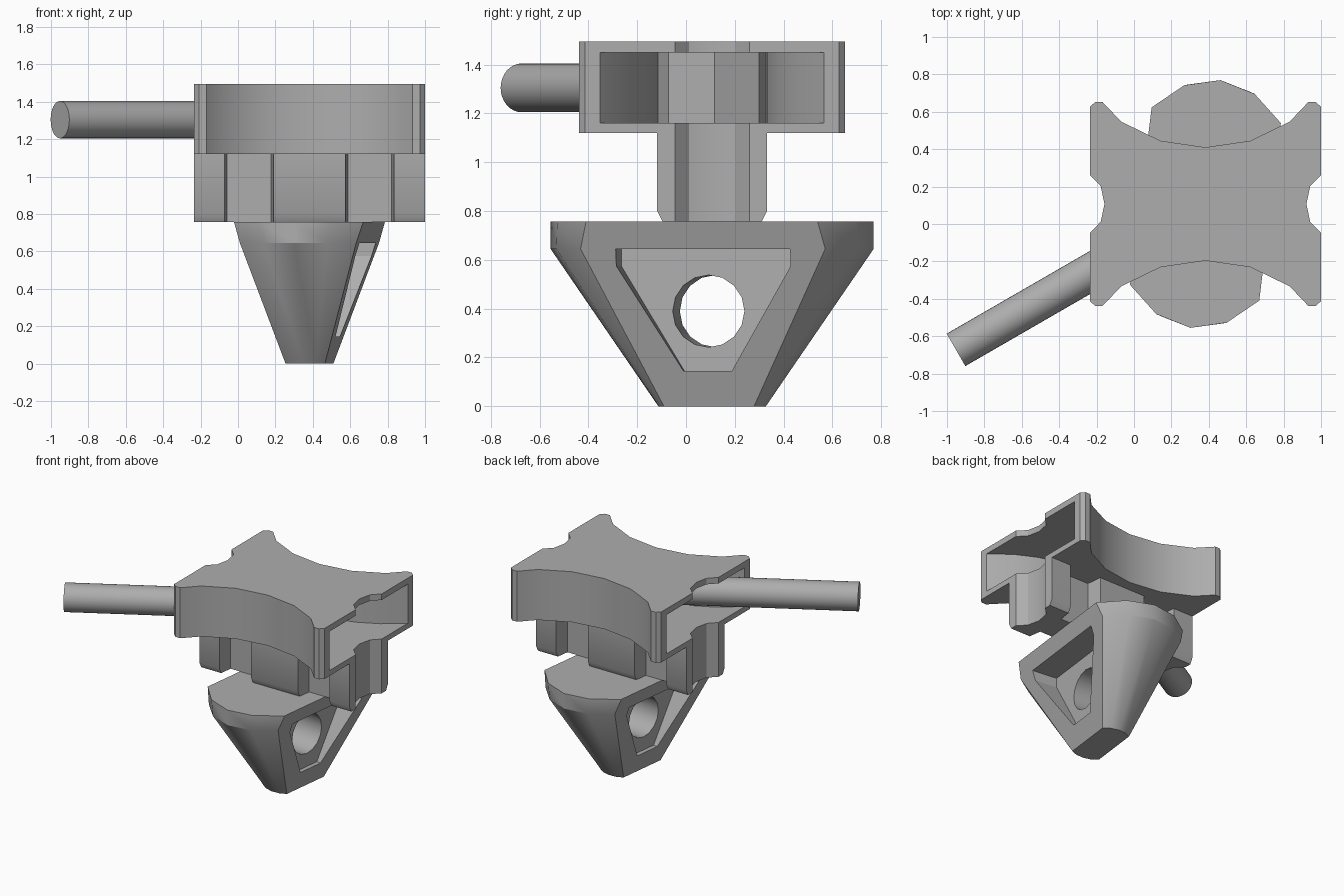
import bpy, bmesh, math
from mathutils import Matrix

if "Cube" in bpy.data.objects:
    bpy.data.objects.remove(bpy.data.objects["Cube"])

CX, CY = 0.382, 0.107
grey = bpy.data.materials.new("plain_grey")
grey.diffuse_color = (0.42, 0.42, 0.42, 1)
grey.use_nodes = True
grey.node_tree.nodes["Principled BSDF"].inputs["Base Color"].default_value = grey.diffuse_color


def loft(name, rings):
    """Solid from equal-length rings of 3D points, capped at both ends."""
    bm = bmesh.new()
    vs = [[bm.verts.new(p) for p in r] for r in rings]
    n = len(vs[0])
    for a, b in zip(vs, vs[1:]):
        for i in range(n):
            j = (i + 1) % n
            bm.faces.new((a[i], a[j], b[j], b[i]))
    bm.faces.new(vs[0])
    bm.faces.new(vs[-1])
    bmesh.ops.recalc_face_normals(bm, faces=bm.faces)
    me = bpy.data.meshes.new(name)
    bm.to_mesh(me)
    bm.free()
    me.materials.append(grey)
    ob = bpy.data.objects.new(name, me)
    bpy.context.collection.objects.link(ob)
    ob.location = (CX, CY, 0)
    return ob


def mirror4(q):
    """Closed outline from a quarter running from x = 0 to y = 0."""
    right = q + [(x, -y) for x, y in reversed(q) if y > 0]
    return right + [(-x, y) for x, y in reversed(right) if x > 0]


def flat(pts, z):
    return [(x, y, z) for x, y in pts]


def activate(ob):
    bpy.ops.object.select_all(action='DESELECT')
    ob.select_set(True)
    bpy.context.view_layer.objects.active = ob


def cut(ob, *cutters):
    for c in cutters:
        activate(ob)
        m = ob.modifiers.new("cut", 'BOOLEAN')
        m.operation, m.solver, m.object = 'DIFFERENCE', 'EXACT', c
        bpy.ops.object.modifier_apply(modifier=m.name)
        bpy.data.objects.remove(c)


def smooth(ob):
    activate(ob)
    bpy.ops.object.shade_smooth_by_angle(angle=math.radians(30))


# Head: block with concave sides and notched ends
notch = [(0.617, 0.153), (0.56, 0.095), (0.54, 0)]
outline = mirror4([(0, 0.303), (0.24, 0.338), (0.45, 0.44), (0.55, 0.545),
                   (0.59, 0.545), (0.617, 0.52)] + notch)
head = loft("head", [flat(outline, 1.12), flat(outline, 1.495)])

# Open pocket running through the head, following the concave sides
arc = [(x, 1.11 - math.sqrt(0.897 ** 2 - x * x)) for x in (0, 0.16, 0.32, 0.47, 0.617)]
hollow = mirror4(arc + [(0.8, 0.457), (0.8, 0)])
cut(head, loft("pocket_cutter", [flat(hollow, 1.16), flat(hollow, 1.45)]))
smooth(head)

# Eight-sided hub inside the pocket
octagon = [(0.262 * math.cos(math.radians(2 + 45 * k)),
            0.262 * math.sin(math.radians(2 + 45 * k))) for k in range(8)]
loft("hub", [flat(octagon, 1.16), flat(octagon, 1.45)])

# Stem: thin web with thicker middle and end blocks, chamfered below
stem_pts = mirror4([(0, 0.225), (0.192, 0.225), (0.205, 0.11), (0.44, 0.11),
                    (0.453, 0.225), (0.617, 0.225)] + notch)
low_pts = [(x, math.copysign(0.203, y) if abs(y) > 0.2 else y) for x, y in stem_pts]
smooth(loft("stem", [flat(low_pts, 0.757), flat(stem_pts, 0.80), flat(stem_pts, 1.12)]))

# Foot: tapering rounded wedge with two sloping flat sides
rings = [flat(mirror4(q + [(q[-1][0], 0)]), z) for z, q in (
    (0.0, [(0, 0.222), (0.06, 0.212), (0.106, 0.186)]),
    (0.645, [(0, 0.667), (0.172, 0.622), (0.313, 0.505)]),
    (0.757, [(0, 0.667), (0.19, 0.616), (0.348, 0.478)]))]
foot = loft("foot", rings)

# Recess in each flat side of the foot, and a round hole through the web
trapezoid = [(0.36, 0.645), (0.36, 0.575), (0.10, 0.145),
             (-0.10, 0.145), (-0.36, 0.575), (-0.36, 0.645)]
circle = [(0.148 * math.cos(math.pi * k / 8), 0.39 + 0.148 * math.sin(math.pi * k / 8))
          for k in range(16)]


def along_x(pts, x0, x1):
    return loft("side_cutter", [[(x, y, z) for y, z in pts] for x in (x0, x1)])


cut(foot, along_x(trapezoid, 0.12, 0.6), along_x(trapezoid, -0.6, -0.12),
    along_x(circle, -0.5, 0.5))
foot.rotation_euler.z = math.radians(-6.94)
smooth(foot)

# Handle rod running out of one end of the head
length = 1.54
ring = [(0.1 * math.cos(math.pi * k / 16), 0.1 * math.sin(math.pi * k / 16)) for k in range(32)]
rod = loft("handle_rod", [[(x, a, b) for a, b in ring] for x in (-length, -0.2)])
rod.matrix_world = Matrix.Translation((CX, 0.097, 1.305)) @ Matrix.Rotation(math.radians(30), 4, 'Z')
smooth(rod)
